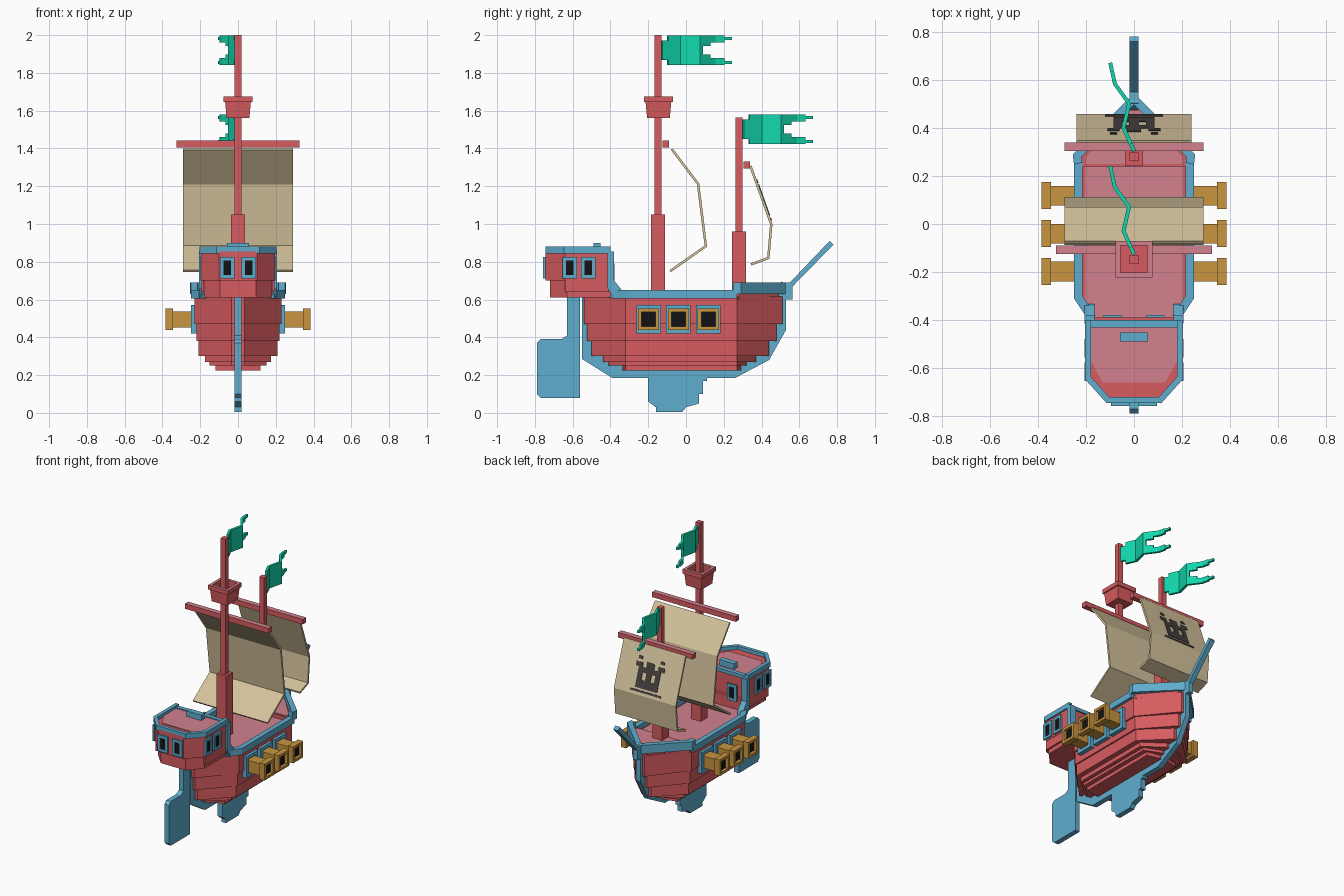
import bpy, math
from mathutils import Vector

if "Cube" in bpy.data.objects:
    bpy.data.objects.remove(bpy.data.objects["Cube"])

def mat(name, r, g, b):
    m = bpy.data.materials.new(name)
    m.diffuse_color = (r, g, b, 1)
    m.use_nodes = True
    m.node_tree.nodes["Principled BSDF"].inputs["Base Color"].default_value = m.diffuse_color
    return m

RED = mat("red wood", .68, .105, .115)
PINK = mat("pink deck", .64, .22, .27)
BLUE = mat("blue trim", .115, .42, .62)
GOLD = mat("golden brown", .58, .30, .05)
TAN = mat("sail cloth", .66, .54, .33)
GREEN = mat("green flag", .006, .68, .42)
BLACK = mat("black", .006, .006, .008)
GREY = mat("emblem grey", .06, .05, .05)

def mesh(name, verts, faces, m):
    me = bpy.data.meshes.new(name)
    me.from_pydata(verts, [], faces)
    ob = bpy.data.objects.new(name, me)
    bpy.context.collection.objects.link(ob)
    me.materials.append(m)
    import bmesh
    bm = bmesh.new()
    bm.from_mesh(me)
    bmesh.ops.recalc_face_normals(bm, faces=bm.faces)
    bm.to_mesh(me)
    bm.free()
    return ob

def prism(name, pts, axis, a, b, m):
    """Extrude a 2D outline along x (pts are y,z) or z (pts are x,y)."""
    place = {'x': lambda p, t: (t, p[0], p[1]), 'z': lambda p, t: (p[0], p[1], t)}[axis]
    n = len(pts)
    verts = [place(p, a) for p in pts] + [place(p, b) for p in pts]
    faces = [tuple(range(n)), tuple(range(n, 2 * n))]
    faces += [(i, (i + 1) % n, n + (i + 1) % n, n + i) for i in range(n)]
    return mesh(name, verts, faces, m)

def box(name, x0, x1, y0, y1, z0, z1, m):
    return prism(name, [(x0, y0), (x1, y0), (x1, y1), (x0, y1)], 'z', z0, z1, m)

def offset(path, t):
    """Shift an open path sideways by t with mitred corners."""
    pts = [Vector(p) for p in path]
    out = []
    for i, p in enumerate(pts):
        d = [(pts[j + 1] - pts[j]).normalized() for j in (i - 1, i) if 0 <= j < len(pts) - 1]
        ns = [Vector((-v.y, v.x)) for v in d]
        n = sum(ns, Vector((0, 0))).normalized()
        out.append(tuple(p + n * t / n.dot(ns[0])))
    return out

def band(name, path, t, axis, a, b, m):
    """Thick strip along a path, made of one quad prism per segment."""
    other = offset(path, t)
    n = len(path)
    co = lambda p, h: (h, p[0], p[1]) if axis == 'x' else (p[0], p[1], h)
    verts = [co(q, h) for p, o in zip(path, other) for q, h in ((p, a), (o, a), (o, b), (p, b))]
    faces = [(0, 1, 2, 3), tuple(range(4 * n - 4, 4 * n))]
    for i in range(n - 1):
        faces += [(4 * i + k, 4 * i + (k + 1) % 4, 4 * i + 4 + (k + 1) % 4, 4 * i + 4 + k) for k in range(4)]
    return mesh(name, verts, faces, m)

def top_colour(ob, m):
    ob.data.materials.append(m)
    for p in ob.data.polygons:
        if p.normal.z > .9:
            p.material_index = 1

def mirrored(pts):
    return pts + [(-x, y) for x, y in reversed(pts)]

# Stepped plank hull, pointed at both ends
for i, (z0, z1, w, ys, yb) in enumerate([
        (.225, .25, .12, -.335, .29), (.25, .27, .15, -.41, .32), (.27, .30, .175, -.44, .37),
        (.30, .38, .21, -.50, .44), (.38, .47, .22, -.525, .48), (.47, .615, .23, -.54, .51)]):
    prism(f"hull_plank_{i}", mirrored([(.035, ys), (w, -.32), (w, .27), (.035, yb)]), 'z', z0, z1, RED)
prism("main_deck", mirrored([(.16, -.40), (.205, -.31), (.205, .24)]), 'z', .61, .62, PINK)
prism("fore_deck_block", mirrored([(.225, .24), (.225, .28), (.04, .49)]), 'z', .60, .645, RED)
prism("fore_deck", mirrored([(.20, .25), (.20, .28), (.03, .47)]), 'z', .645, .65, PINK)

# Gunwales and bow rail
for s in (-1, 1):
    band("side_rail", [(s * .19, -.40), (s * .25, -.31), (s * .25, .27)], s * .035, 'z', .605, .65, BLUE)
    band("bow_rail", [(s * .25, .25), (s * .255, .29), (s * .015, .53)], s * .035, 'z', .63, .69, BLUE)

# Keel, fin, rudder and bowsprit in the centre plane
K = .018
band("keel", [(-.55, .615), (-.55, .285), (-.39, .185), (.26, .185), (.44, .28), (.53, .44), (.53, .60), (.565, .66)],
     .07, 'x', -K, K, BLUE)
prism("keel_fin", [(-.2, .2), (-.2, .06), (-.16, .03), (-.16, .005), (-.02, .005), (0, .03), (.07, .05),
                   (.07, .1), (.09, .1), (.09, .17), (.11, .17), (.11, .2)], 'x', -K, K, BLUE)
prism("rudder", [(-.77, .08), (-.79, .10), (-.79, .37), (-.77, .39), (-.66, .39), (-.63, .41), (-.63, .64),
                 (-.56, .64), (-.56, .08)], 'x', -K, K, BLUE)
prism("bowsprit", [(.52, .64), (.52, .69), (.55, .69), (.76, .91), (.78, .89), (.565, .67), (.565, .60), (.52, .60)],
      'x', -K, K, BLUE)

# Stern cabin
prism("cabin", mirrored([(.10, -.745), (.195, -.64), (.195, -.41)]), 'z', .70, .855, RED)
prism("cabin_base", mirrored([(.095, -.72), (.18, -.63), (.18, -.39)]), 'z', .61, .70, RED)
for s in (-1, 1):
    box("cabin_side_skirt", s * .18, s * .193, -.64, -.41, .64, .70, RED)
prism("cabin_roof", mirrored([(.07, -.66), (.13, -.66), (.18, -.57), (.18, -.43)]), 'z', .855, .861, PINK)
cab = [(.205, -.40), (.205, -.645), (.115, -.745), (-.115, -.745), (-.205, -.645), (-.205, -.40)]
band("cabin_rail", cab, -.025, 'z', .845, .88, BLUE)
box("cabin_roof_beam", -.19, .19, -.43, -.40, .845, .868, BLUE)
box("roof_hatch", -.058, .058, -.49, -.452, .855, .90, BLUE)
for s in (-1, 1):
    prism("cabin_corner_post", [(-.415, .855), (-.38, .855), (-.38, .70), (-.34, .65), (-.33, .61), (-.385, .61),
                                (-.415, .66)], 'x', s * .165, s * .207, BLUE)

# Framed openings: local (u, v) rectangle on a wall facing x or y
def wall_box(name, face, u, z, hu, hz, d0, d1, m):
    d0, d1 = sorted((d0, d1))
    if face == 'x':
        return box(name, d0, d1, u - hu, u + hu, z - hz, z + hz, m)
    return box(name, u - hu, u + hu, d0, d1, z - hz, z + hz, m)

def frame(name, face, u, z, hu, hz, t, d0, d1, m):
    for s in (-1, 1):
        wall_box(name, face, u + s * (hu - t / 2), z, t / 2, hz, d0, d1, m)
        wall_box(name, face, u, z + s * (hz - t / 2), hu - t, t / 2, d0, d1, m)

def window(face, u, z, d, s):
    frame("window_frame", face, u, z, .038, .057, .018, d, d + s * .012, BLUE)
    wall_box("window_pane", face, u, z, .02, .04, d, d + s * .005, BLACK)

for s in (-1, 1):
    window('y', s * .057, .768, -.745, -1)
    window('y', s * .09, .735, -.39, 1)
    for y in (-.615, -.517):
        window('x', y, .768, s * .195, s)

# Cannons with blue gun ports
for s in (-1, 1):
    for y in (-.198, -.04, .118):
        frame("gun_port", 'x', y, .495, .065, .075, .024, s * .22, s * .25, BLUE)
        wall_box("gun_port_back", 'x', y, .495, .045, .055, s * .225, s * .235, BLACK)
        wall_box("cannon_barrel", 'x', y, .495, .041, .042, s * .20, s * .36, GOLD)
        frame("cannon_muzzle", 'x', y, .495, .056, .057, .019, s * .345, s * .385, GOLD)
        wall_box("cannon_bore", 'x', y, .495, .038, .039, s * .36, s * .364, BLACK)

# Masts, yards, sails, flags
def mast(y, collar, top):
    box("mast_base", -.037, .037, y - .037, y + .037, .60, collar, RED)
    box("mast", -.018, .018, y - .018, y + .018, .60, top, RED)

def yard(y, z, w):
    top_colour(box("yard", -w, w, y, y + .036, z, z + .036, RED), PINK)

def flag(y0, z0):
    path = [(0, 0), (-.045, .10), (-.022, .20), (-.08, .28), (-.1, .37)]
    def at(t):
        for (xa, ya), (xb, yb) in zip(path, path[1:]):
            if t <= yb:
                return (xa + (xb - xa) * (t - ya) / (yb - ya), t + y0)
        return (path[-1][0], t + y0)
    def strip(a, b, za, zb):
        ts = [a] + [y for _, y in path if a < y < b] + [b]
        pts = [(x - .007, y) for x, y in map(at, ts)]
        band("flag", pts, -.016, 'z', z0 + za, z0 + zb, GREEN)
    strip(0, .03, .025, .13)
    strip(.03, .21, 0, .155)
    for a, b, t in ((.21, .25, .055), (.25, .33, .036), (.33, .37, .022)):
        lo = .006 if b > .35 else 0
        strip(a, b, lo, t)
        strip(a, b, .155 - t, .155 - lo)

mast(-.148, 1.05, 2.0)
mast(.28, .96, 1.565)
yard(-.125, 1.405, .325)
yard(.304, 1.295, .29)
band("main_sail", [(-.07, 1.40), (.07, 1.215), (.112, .88), (-.08, .745)], -.013, 'x', -.29, .29, TAN)
fore = [(.347, 1.31), (.458, 1.0), (.442, .815), (.347, .78)]
band("fore_sail", fore, -.013, 'x', -.24, .24, TAN)
flag(-.13, 1.842)
flag(.30, 1.424)

# Abstract block pattern painted on the upper panel of the fore sail (x0, x1, start, end)
a, b = Vector(fore[0]), Vector(fore[1])
nrm = Vector((a.y - b.y, b.x - a.x)).normalized() * .004
for x0, x1, t0, t1 in [(-.12, .12, .90, .94), (-.085, .085, .81, .86), (-.085, -.05, .45, .81), (.05, .085, .45, .81),
                       (-.05, .05, .70, .81), (-.02, .02, .55, .70), (-.05, .05, .45, .55), (-.11, -.06, .36, .45),
                       (.06, .11, .36, .45), (-.03, .03, .33, .45), (-.10, -.07, .24, .30), (.07, .10, .24, .30)]:
    p, q = a.lerp(b, t0), a.lerp(b, t1)
    prism("sail_pattern", [tuple(v) for v in (p, q, q + nrm, p + nrm)], 'x', x0, x1, GREY)

# Crow's nest: flared tub with a rim and sunken floor
c = -.146
def ring(h, z):
    return [(sx * h, c + sy * h, z) for sx, sy in ((-1, -1), (1, -1), (1, 1), (-1, 1))]
levels = [(.06, 1.56), (.068, 1.645), (.076, 1.645), (.076, 1.675), (.056, 1.675), (.056, 1.63)]
verts = [v for h, z in levels for v in ring(h, z)]
faces = [(0, 1, 2, 3), (20, 21, 22, 23)]
faces += [(4 * i + k, 4 * i + (k + 1) % 4, 4 * i + 4 + (k + 1) % 4, 4 * i + 4 + k) for i in range(5) for k in range(4)]
nest = mesh("crows_nest", verts, faces, RED)
nest.data.materials.append(PINK)
for p in nest.data.polygons:
    if p.normal.z > .9 and p.center.z > 1.66:
        p.material_index = 1
